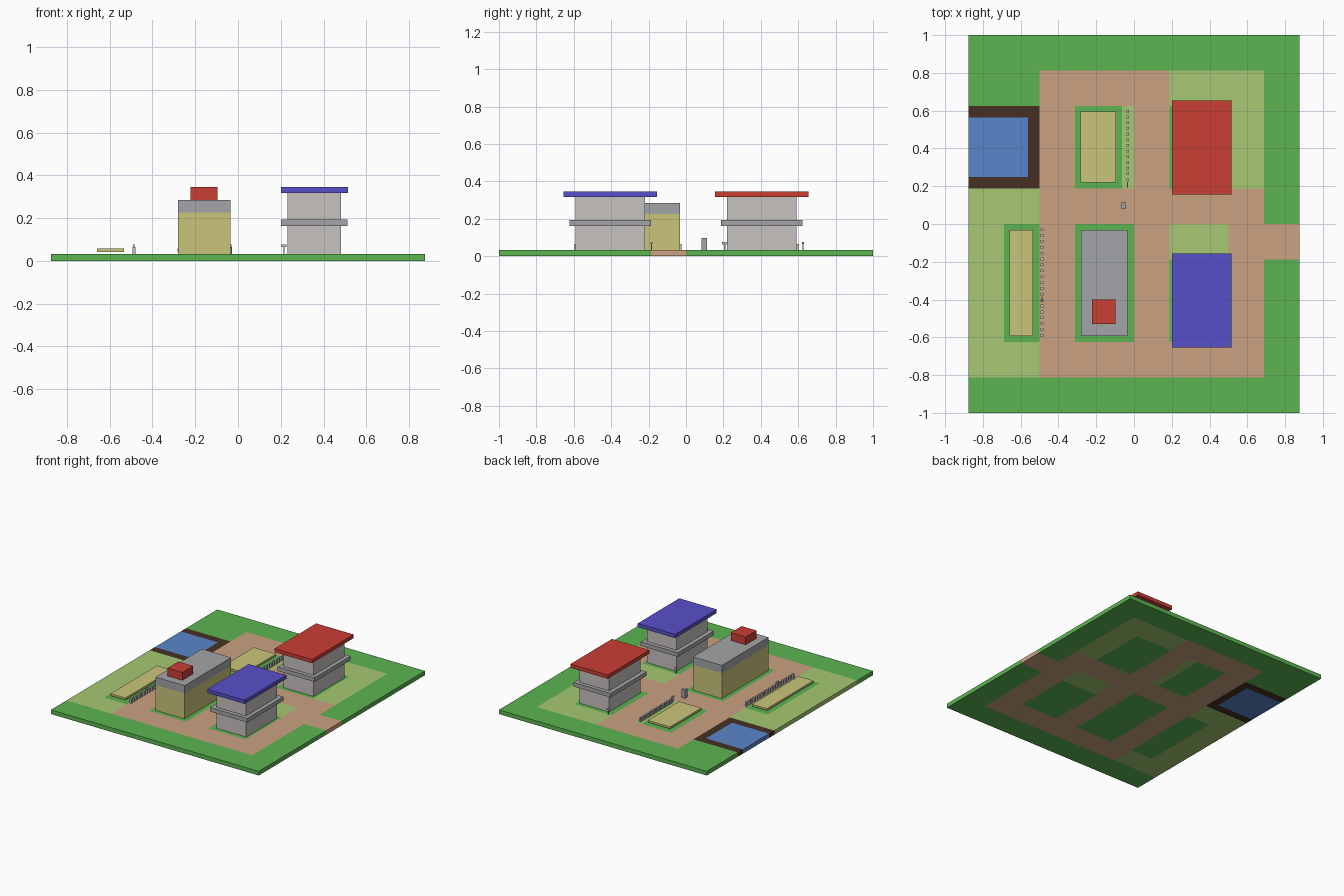
import bpy, bmesh

if "Cube" in bpy.data.objects:
    bpy.data.objects.remove(bpy.data.objects["Cube"], do_unlink=True)


def material(name, rgb):
    linear = [(c / 255 / 12.92) if c < 11 else ((c / 255 + 0.055) / 1.055) ** 2.4 for c in rgb]
    m = bpy.data.materials.new(name)
    m.use_nodes = True
    m.diffuse_color = (*linear, 1)
    m.node_tree.nodes["Principled BSDF"].inputs["Base Color"].default_value = (*linear, 1)
    return m


GRASS = material("grass green", (92, 181, 82))
LAWN = material("light lawn green", (166, 200, 114))
PATH = material("sandy path", (203, 162, 130))
EARTH = material("dark earth", (70, 48, 34))
WATER = material("water blue", (88, 134, 202))
RED = material("roof red", (202, 62, 52))
BLUE = material("roof blue", (88, 80, 202))
KHAKI = material("khaki", (202, 197, 122))
GREY = material("stone grey", (163, 165, 168))
WALL = material("pale wall", (199, 194, 192))
TOP = 0.032


def new_object(name, bm, mats):
    mesh = bpy.data.meshes.new(name)
    bm.to_mesh(mesh)
    bm.free()
    for m in mats:
        mesh.materials.append(m)
    ob = bpy.data.objects.new(name, mesh)
    bpy.context.collection.objects.link(ob)
    return ob


def add_box(bm, x, y, z):
    """Box between (min, max) pairs."""
    verts = bmesh.ops.create_cube(bm, size=1)["verts"]
    for v in verts:
        v.co = [r[0] + (c + 0.5) * (r[1] - r[0]) for c, r in zip(v.co, (x, y, z))]


def box(name, x, y, z, mat):
    bm = bmesh.new()
    add_box(bm, x, y, z)
    return new_object(name, bm, [mat])


# Ground slab: square tiles coloured by region, later regions on top
W, E = -0.875, 0.875
regions = [
    (W, -0.5, -0.8125, 0.1875, LAWN),
    (-0.5, 0.6875, -0.8125, 0.8125, PATH),
    (0.5, E, -0.1875, 0, PATH),
    (0.1875, 0.6875, 0.1875, 0.8125, LAWN),
    (0.1875, 0.5, -0.1875, 0, LAWN),
    (-0.0625, 0, 0.1875, 0.625, LAWN),
    (0.1875, 0.5, 0.1875, 0.625, GRASS),
    (0.1875, 0.5, -0.625, -0.1875, GRASS),
    (-0.3125, -0.0625, 0.1875, 0.625, GRASS),
    (-0.3125, 0, -0.625, 0, GRASS),
    (-0.6875, -0.5, -0.625, 0, GRASS),
    (W, -0.5, 0.1875, 0.625, EARTH),
    (W, -0.5625, 0.25, 0.5625, WATER),
]
ground_mats = [GRASS, LAWN, PATH, EARTH, WATER]
bm = bmesh.new()
bmesh.ops.create_grid(bm, x_segments=28, y_segments=32, size=1)
for v in bm.verts:
    v.co.x *= E
    v.co.z = TOP
for f in bm.faces:
    c = f.calc_center_median()
    for x0, x1, y0, y1, mat in regions:
        if x0 < c.x < x1 and y0 < c.y < y1:
            f.material_index = ground_mats.index(mat)
ground = new_object("ground", bm, ground_mats)
solid = ground.modifiers.new("thickness", "SOLIDIFY")
solid.thickness = TOP
solid.offset = -1

# Two houses with ledge, overhanging roof and a small lamp post
for name, cy, roof in (("front", -0.405, BLUE), ("back", 0.405, RED)):
    def span(half):
        return (cy - half, cy + half)
    box(name + "_house_lower_wall", (0.232, 0.483), span(0.187), (TOP, 0.162), WALL)
    box(name + "_house_ledge", (0.2, 0.513), span(0.217), (0.162, 0.193), GREY)
    box(name + "_house_upper_wall", (0.232, 0.483), span(0.187), (0.193, 0.317), WALL)
    box(name + "_house_roof", (0.2, 0.515), span(0.25), (0.317, 0.345), roof)
    py = cy + 0.22
    bm = bmesh.new()
    add_box(bm, (0.212, 0.218), (py - 0.003, py + 0.003), (TOP, 0.064))
    add_box(bm, (0.203, 0.227), (py - 0.005, py + 0.005), (0.064, 0.075))
    new_object(name + "_lamp_post", bm, [WALL])

# Hall with flat parapet and rooftop box
box("hall_wall", (-0.28, -0.035), (-0.592, -0.032), (TOP, 0.225), KHAKI)
box("hall_top", (-0.28, -0.035), (-0.592, -0.032), (0.225, 0.285), GREY)
box("hall_rooftop_box", (-0.222, -0.097), (-0.53, -0.4), (0.285, 0.345), RED)

# Raised beds and stone pillar
box("left_bed", (-0.66, -0.534), (-0.592, -0.032), (0.042, 0.057), KHAKI)
box("back_bed", (-0.283, -0.095), (0.22, 0.595), (0.042, 0.057), KHAKI)
box("pillar", (-0.069, -0.042), (0.083, 0.113), (TOP, 0.096), GREY)


# Rows of little posts, each with one taller post
def post_row(name, x, y0, y1, count, tall_y):
    bm = bmesh.new()
    r = 0.007
    for i in range(count):
        y = y0 + (y1 - y0) * i / (count - 1)
        add_box(bm, (x - r, x + r), (y - r, y + r), (TOP, 0.064))
    add_box(bm, (x - r / 2, x + r / 2), (tall_y - 0.015, tall_y + 0.015), (0.062, 0.077))
    add_box(bm, (x - r / 2, x + r / 2), (tall_y - r / 2, tall_y + r / 2), (TOP, 0.077))
    new_object(name, bm, [WALL])


post_row("left_post_row", -0.487, -0.59, -0.03, 19, -0.4)
post_row("back_post_row", -0.034, 0.235, 0.597, 13, 0.208)
